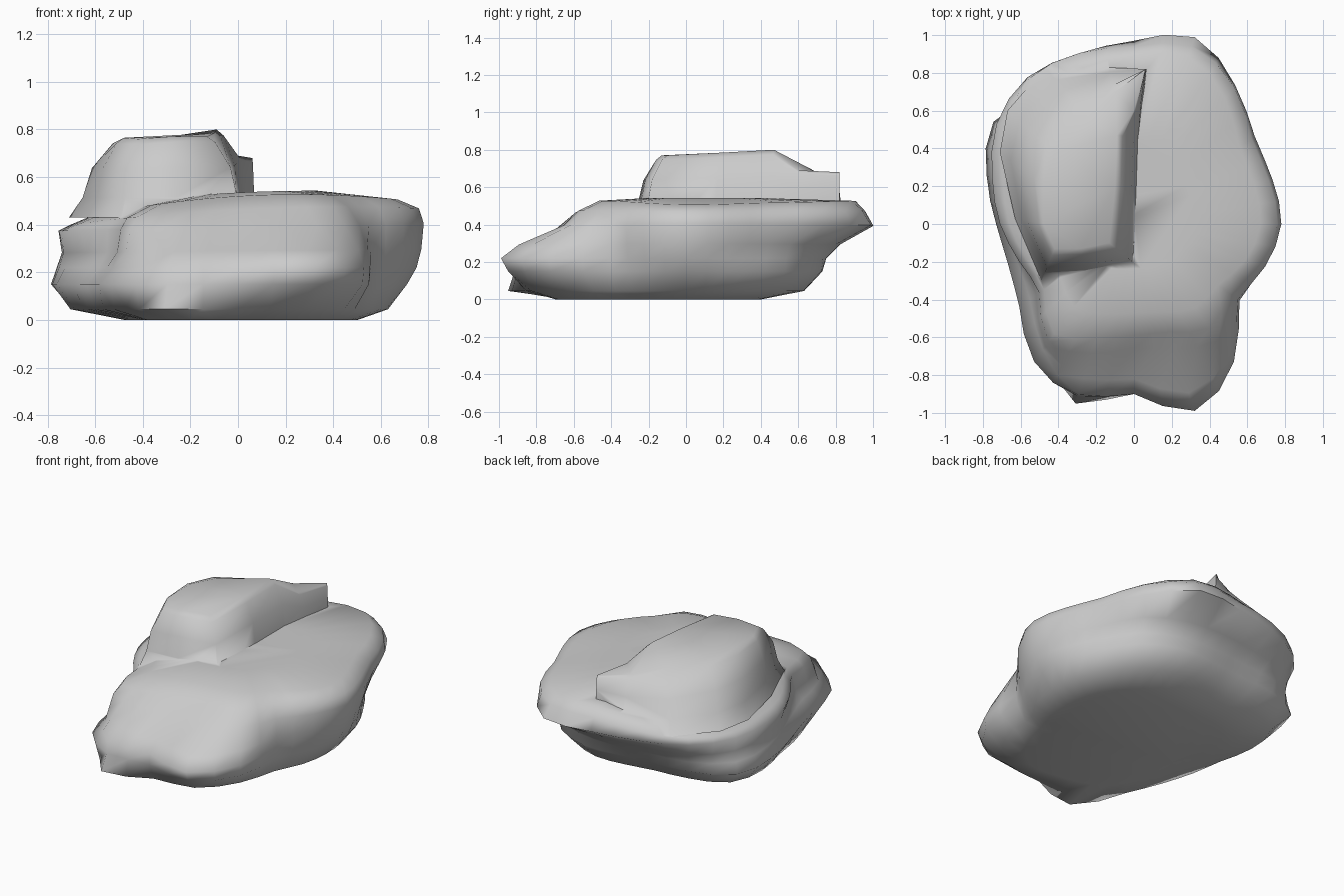
import bpy
import bmesh
import math

# Remove the default cube only
default_cube = bpy.data.objects.get("Cube")
if default_cube:
    bpy.data.objects.remove(default_cube, do_unlink=True)

# Single stone colour
stone = bpy.data.materials.new("stone_grey")
stone.use_nodes = True
stone_colour = (0.6, 0.6, 0.6, 1.0)
stone.diffuse_color = stone_colour
shader = stone.node_tree.nodes["Principled BSDF"]
shader.inputs["Base Color"].default_value = stone_colour
shader.inputs["Roughness"].default_value = 0.9


def loft(name, rings):
    """Skin closed rings from bottom to top and close both ends."""
    bm = bmesh.new()
    loops = [[bm.verts.new(p) for p in ring] for ring in rings]
    count = len(loops[0])
    for low, high in zip(loops, loops[1:]):
        for i in range(count):
            j = (i + 1) % count
            bm.faces.new((low[i], low[j], high[j], high[i]))
    caps = [bm.faces.new(loops[0][::-1]), bm.faces.new(loops[-1])]
    bmesh.ops.triangulate(bm, faces=caps)
    bmesh.ops.recalc_face_normals(bm, faces=bm.faces)
    mesh = bpy.data.meshes.new(name)
    bm.to_mesh(mesh)
    bm.free()
    mesh.materials.append(stone)
    obj = bpy.data.objects.new(name, mesh)
    bpy.context.collection.objects.link(obj)
    return obj


def contour(z, tilt, bend, radii):
    """Slice given by radii at even angles from +x, rounded to twice the points.
    Tilt raises it towards +x and bend lowers both sides."""
    n = len(radii)
    dense = []
    for i, r in enumerate(radii):
        before, after, later = radii[i - 1], radii[(i + 1) % n], radii[(i + 2) % n]
        dense += [r, (9 * (r + after) - before - later) / 16]
    ring = []
    for i, r in enumerate(dense):
        a = math.tau * i / len(dense)
        x, y = r * math.cos(a), r * math.sin(a)
        ring.append((x, y, z + tilt * x - bend * x * x))
    return ring


# Main boulder: undercut base, overhanging back rim, sloping front toe
underside = contour(0.0, 0.0, 0.0, [
    .50, .50, .50, .48, .42, .38, .40, .46, .52, .50,
    .44, .42, .48, .60, .66, .68, .72, .65, .55, .52])
foot = contour(0.045, 0.0, 0.0, [
    .63, .64, .65, .67, .66, .62, .62, .70, .80, .74,
    .66, .66, .70, .80, 1.0, .86, .87, .76, .64, .63])
flare = contour(0.15, 0.0, 0.0, [
    .71, .72, .73, .77, .76, .72, .73, .83, .92, .82,
    .73, .70, .75, .90, .96, .90, 1.0, .89, .68, .69])
waist = contour(0.22, 0.0, 0.0, [
    .75, .73, .73, .78, .77, .75, .76, .85, .90, .79,
    .69, .65, .68, .82, .95, .90, 1.04, .90, .69, .71])
toe = contour(0.29, 0.01, 0.0, [
    .77, .75, .75, .83, .84, .82, .83, .89, .88, .77,
    .68, .62, .64, .80, .86, .82, .94, .86, .69, .73])
rim = contour(0.39, 0.02, 0.0, [
    .78, .77, .79, .91, 1.04, .97, .95, .96, .90, .79,
    .71, .64, .62, .77, .72, .66, .69, .76, .68, .73])
shoulder = contour(0.465, 0.05, 0.06, [
    .76, .75, .77, .90, .99, .94, .95, .95, .85, .73,
    .66, .60, .59, .72, .63, .59, .60, .68, .63, .71])
crown_radii = [
    .67, .67, .69, .82, .93, .89, .87, .84, .74, .64,
    .57, .48, .48, .54, .50, .47, .49, .55, .55, .62]
crown = contour(0.52, 0.06, 0.12, crown_radii)
summit = contour(0.535, 0.05, 0.08, [r * 0.5 for r in crown_radii])
boulder = loft("boulder", [underside, foot, flare, waist, toe, rim, shoulder, crown,
                           summit])

# Raised block: flared foot outline paired with its top edge (x, y, top height)
block_foot = [
    (-.49, -.30), (-.25, -.28), (.04, -.24), (.05, .15), (.06, .45), (.06, .65),
    (.07, .82), (-.15, .88), (-.47, .83), (-.67, .60), (-.71, .38), (-.63, .03)]
block_top = [
    (-.42, -.13, .76), (-.28, -.13, .77), (-.13, -.10, .77), (-.10, .20, .785),
    (-.09, .47, .80), (.00, .60, .69), (.06, .82, .68), (-.10, .70, .68),
    (-.25, .56, .71), (-.42, .38, .75), (-.48, .20, .765), (-.48, .00, .765)]


def block_ring(slide, rise):
    base = 0.43
    return [(fx + (tx - fx) * slide, fy + (ty - fy) * slide, base + (tz - base) * rise)
            for (fx, fy), (tx, ty, tz) in zip(block_foot, block_top)]


block = loft("raised_block", [block_ring(0, 0), block_ring(0.25, 0.25),
                              block_ring(0.42, 0.62), block_ring(0.8, 0.93),
                              block_ring(1, 1)])

# Fuse the block into the boulder so the stone is one continuous skin
bpy.ops.object.select_all(action="DESELECT")
boulder.select_set(True)
bpy.context.view_layer.objects.active = boulder
union = boulder.modifiers.new("fuse_block", "BOOLEAN")
union.operation = "UNION"
union.solver = "EXACT"
union.object = block
bpy.ops.object.modifier_apply(modifier=union.name)
bpy.data.objects.remove(block, do_unlink=True)
bpy.ops.object.shade_smooth_by_angle(angle=math.radians(80))
